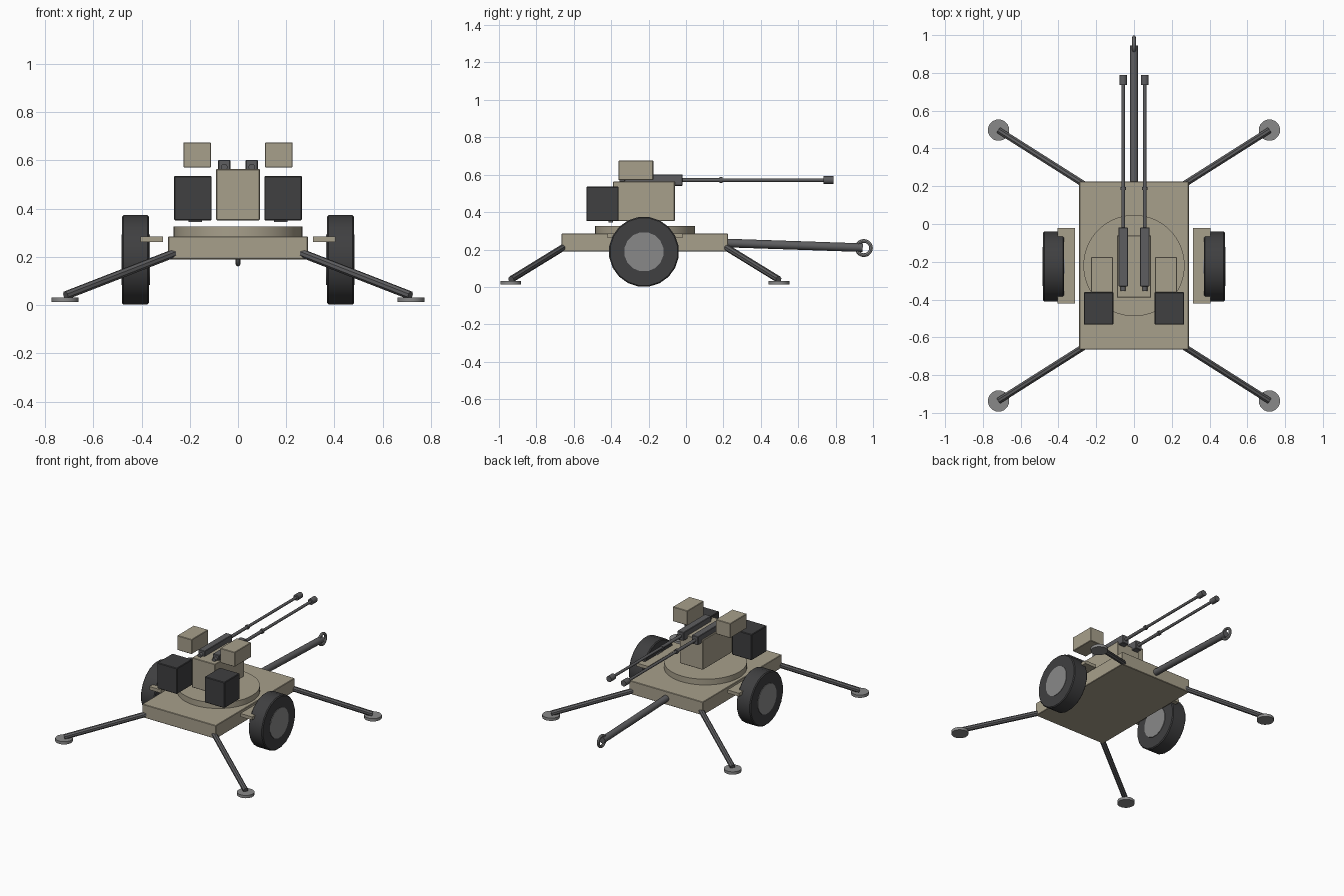
import bpy, bmesh, math
from mathutils import Vector

if "Cube" in bpy.data.objects:
    bpy.data.objects.remove(bpy.data.objects["Cube"])


def material(name, r, g, b):
    m = bpy.data.materials.new(name)
    m.diffuse_color = (r, g, b, 1)
    m.use_nodes = True
    m.node_tree.nodes["Principled BSDF"].inputs["Base Color"].default_value = m.diffuse_color
    return m


TAN = material("tan_paint", 0.39, 0.35, 0.26)
BLACK = material("black_rubber", 0.05, 0.05, 0.052)
STEEL = material("dark_steel", 0.11, 0.11, 0.115)
GREY = material("pale_steel", 0.25, 0.25, 0.25)


def finish(name, bm, mat, smooth=False):
    bmesh.ops.recalc_face_normals(bm, faces=bm.faces)
    me = bpy.data.meshes.new(name)
    bm.to_mesh(me)
    bm.free()
    me.materials.append(mat)
    ob = bpy.data.objects.new(name, me)
    bpy.context.collection.objects.link(ob)
    if smooth:
        bpy.ops.object.select_all(action='DESELECT')
        ob.select_set(True)
        bpy.context.view_layer.objects.active = ob
        bpy.ops.object.shade_smooth_by_angle(angle=math.radians(40))
    return ob


def box(name, x, y, z, mat, bevel=0.003):
    bm = bmesh.new()
    bmesh.ops.create_cube(bm, size=1)
    for v in bm.verts:
        for i, (lo, hi) in enumerate((x, y, z)):
            v.co[i] = lo if v.co[i] < 0 else hi
    if bevel:
        bmesh.ops.bevel(bm, geom=bm.edges[:], offset=bevel, segments=1, affect='EDGES')
    return finish(name, bm, mat)


def lathe(name, start, end, profile, sides, mat, smooth=True):
    """Turned part: profile is (distance along axis, radius), capped at both ends."""
    start, end = Vector(start), Vector(end)
    turn = (end - start).to_track_quat('Z', 'Y')
    bm = bmesh.new()
    rings = []
    for d, r in profile:
        rings.append([bm.verts.new(start + turn @ Vector((
            r * math.cos(math.tau * (k + 0.5) / sides),
            r * math.sin(math.tau * (k + 0.5) / sides), d))) for k in range(sides)])
    for a, b in zip(rings, rings[1:]):
        for k in range(sides):
            n = (k + 1) % sides
            bm.faces.new((a[k], a[n], b[n], b[k]))
    bm.faces.new(rings[0][::-1])
    bm.faces.new(rings[-1])
    return finish(name, bm, mat, smooth)


def rod(name, start, end, r, sides, mat, smooth=True):
    length = (Vector(end) - Vector(start)).length
    return lathe(name, start, end, [(0, r), (length, r)], sides, mat, smooth)


def span(s, a, b):
    return tuple(sorted((s * a, s * b)))


CY = -0.22  # centre of the carriage

# Carriage, turntable and gun cradle
box("platform", (-0.29, 0.29), (-0.665, 0.225), (0.19, 0.285), TAN)
rod("turntable", (0, CY, 0.28), (0, CY, 0.326), 0.268, 48, TAN)
box("gun_cradle", (-0.091, 0.091), (-0.39, -0.06), (0.352, 0.564), TAN)

# Tow bar with ring
rod("tow_bar", (0, 0.21, 0.235), (0, 0.945, 0.21), 0.023, 10, STEEL)
bpy.ops.mesh.primitive_torus_add(major_segments=20, minor_segments=8, major_radius=0.038,
                                 minor_radius=0.01, location=(0, 0.951, 0.208),
                                 rotation=(0, math.pi / 2, 0))
ring = bpy.context.object
ring.name = "tow_ring"
ring.data.materials.append(GREY)
bpy.ops.object.shade_smooth_by_angle()

for s, side in ((-1, "left"), (1, "right")):
    # Wheel, hub and fender plate
    lathe(f"{side}_tyre", (s * 0.37, -0.225, 0.188), (s * 0.481, -0.225, 0.188),
          [(0, 0.182), (0.006, 0.188), (0.105, 0.188), (0.111, 0.182)], 20, BLACK)
    rod(f"{side}_hub", (s * 0.366, -0.225, 0.188), (s * 0.484, -0.225, 0.188), 0.106, 16, GREY)
    box(f"{side}_fender_plate", span(s, 0.312, 0.405), (-0.42, -0.02), (0.262, 0.285), TAN, 0)

    # Crew seat with mount stub, and ammunition box
    box(f"{side}_seat", span(s, 0.109, 0.266), (-0.533, -0.36), (0.352, 0.536), BLACK, 0.004)
    box(f"{side}_seat_mount", span(s, 0.15, 0.205), (-0.415, -0.39), (0.344, 0.36), STEEL, 0)
    box(f"{side}_ammunition_box", span(s, 0.112, 0.227), (-0.362, -0.175), (0.571, 0.675), TAN)

    # Gun: receiver, rear buffer, barrel with collar, muzzle
    gx = s * 0.057
    box(f"{side}_receiver", span(s, 0.032, 0.082), (-0.33, -0.018), (0.541, 0.602), STEEL)
    rod(f"{side}_buffer", (gx, -0.355, 0.572), (gx, -0.32, 0.572), 0.014, 10, STEEL)
    lathe(f"{side}_barrel", (gx, -0.03, 0.571), (gx, 0.75, 0.571),
          [(0, 0.011), (0.21, 0.011), (0.21, 0.016), (0.226, 0.016),
           (0.226, 0.0095), (0.77, 0.0095)], 10, STEEL)
    rod(f"{side}_muzzle", (gx, 0.735, 0.571), (gx, 0.788, 0.571), 0.021, 10, STEEL)

    # Outrigger legs with foot pads
    for t, end in ((-1, "front"), (1, "rear")):
        foot = (s * 0.717, CY + t * 0.717)
        rod(f"{end}_{side}_leg", (s * 0.265, CY + t * 0.43, 0.215),
            (s * 0.715, CY + t * 0.715, 0.04), 0.018, 8, STEEL)
        rod(f"{end}_{side}_foot_pad", (*foot, 0.012), (*foot, 0.032), 0.057, 16, GREY)
